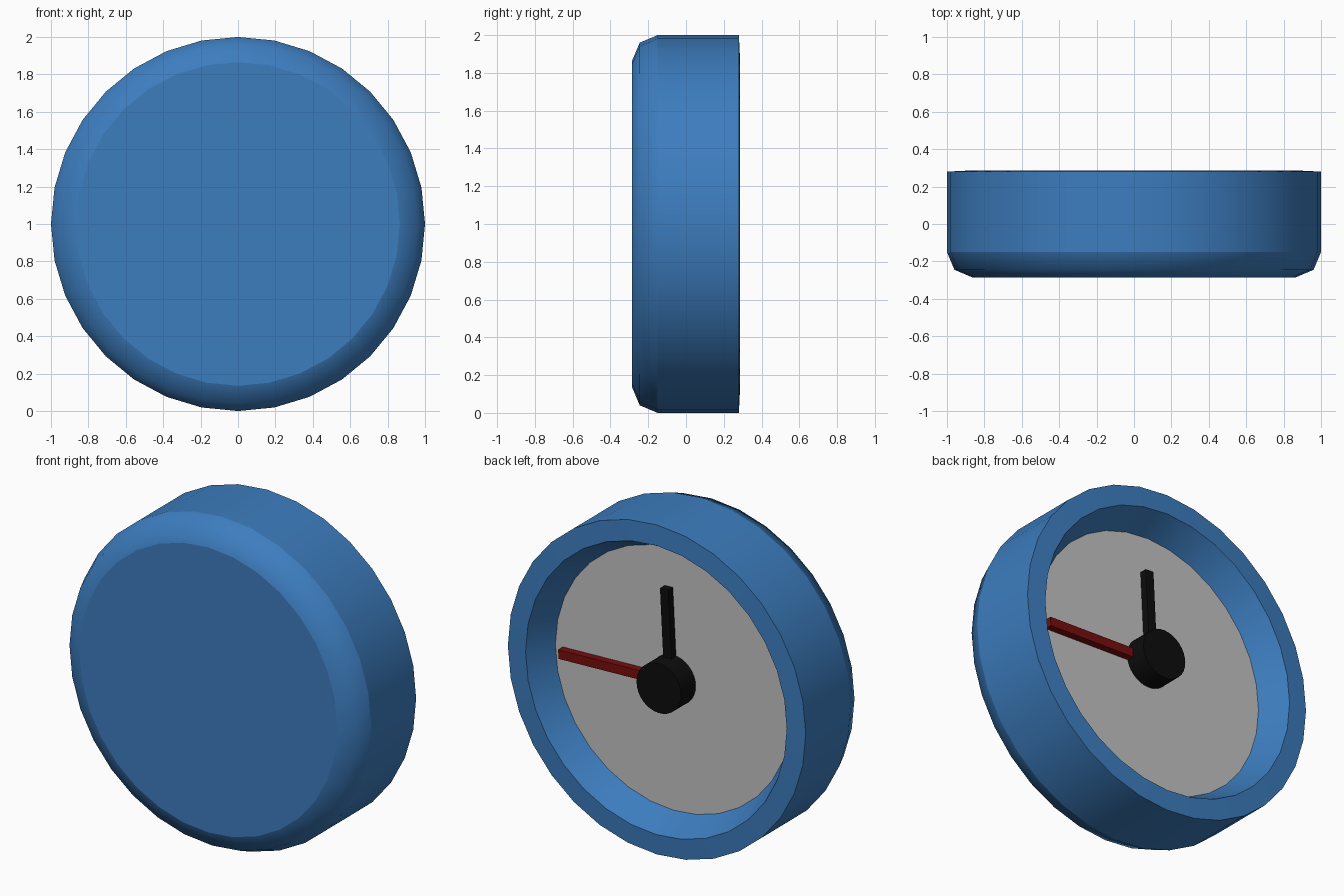
import bpy, bmesh, math
from mathutils import Matrix, Vector

if "Cube" in bpy.data.objects:
    bpy.data.objects.remove(bpy.data.objects["Cube"])


def material(name, rgb):
    m = bpy.data.materials.new(name)
    m.diffuse_color = (*rgb, 1)
    m.use_nodes = True
    m.node_tree.nodes["Principled BSDF"].inputs["Base Color"].default_value = m.diffuse_color
    return m


BLUE = material("blue", (0.046, 0.205, 0.52))
GREY = material("light grey", (0.55, 0.55, 0.55))
BLACK = material("black", (0.004, 0.004, 0.004))
RED = material("dark red", (0.19, 0.004, 0.004))


def make_object(name, bm, mat):
    bmesh.ops.recalc_face_normals(bm, faces=bm.faces)
    mesh = bpy.data.meshes.new(name)
    bm.to_mesh(mesh)
    bm.free()
    mesh.materials.append(mat)
    ob = bpy.data.objects.new(name, mesh)
    bpy.context.collection.objects.link(ob)
    return ob


def lathe(name, profile, mat, sides=32, sharp=(), cap_start=False, cap_end=False):
    """Turn (radius, y) points about the y axis through z = 1."""
    bm = bmesh.new()
    rings = []
    for r, y in profile:
        rings.append([bm.verts.new((r * math.sin(math.tau * i / sides), y,
                                    1 + r * math.cos(math.tau * i / sides)))
                      for i in range(sides)])
    for a, b in zip(rings, rings[1:]):
        for i in range(sides):
            j = (i + 1) % sides
            bm.faces.new((a[i], a[j], b[j], b[i])).smooth = True
    if cap_start:
        bm.faces.new(rings[0])
    if cap_end:
        bm.faces.new(rings[-1])
    for k in sharp:
        for i in range(sides):
            bm.edges.get((rings[k][i], rings[k][(i + 1) % sides])).smooth = False
    return make_object(name, bm, mat)


def hand(name, length, angle, mat):
    """Square bar from the hub centre; angle from straight up towards +x."""
    bm = bmesh.new()
    bmesh.ops.create_cube(bm, size=1)
    bmesh.ops.scale(bm, vec=(0.055, 0.045, length), verts=bm.verts)
    bmesh.ops.translate(bm, vec=(0, 0, length / 2), verts=bm.verts)
    bm.transform(Matrix.Translation((0, 0.146, 1)) @ Matrix.Rotation(angle, 4, Vector((0, 1, 0))))
    return make_object(name, bm, mat)


# Case: rounded closed side at -y, open dish at +y with a tapered inner wall
lathe("clock_case",
      [(0.865, -0.285), (0.96, -0.245), (1.0, -0.15), (1.0, 0.28),
       (0.877, 0.286), (0.793, 0.12)],
      BLUE, sharp=(0, 2, 3, 4, 5), cap_start=True)

# Dial at the bottom of the dish
lathe("dial", [(0.793, 0.119), (0.793, 0.12)], GREY, sharp=(0, 1), cap_end=True)

# Hub and hands
lathe("hub", [(0.15, 0.121), (0.15, 0.26)], BLACK, sharp=(0, 1), cap_end=True)
hand("hour_hand", 0.56, math.radians(3), BLACK)
hand("minute_hand", 0.74, math.radians(92), RED)
